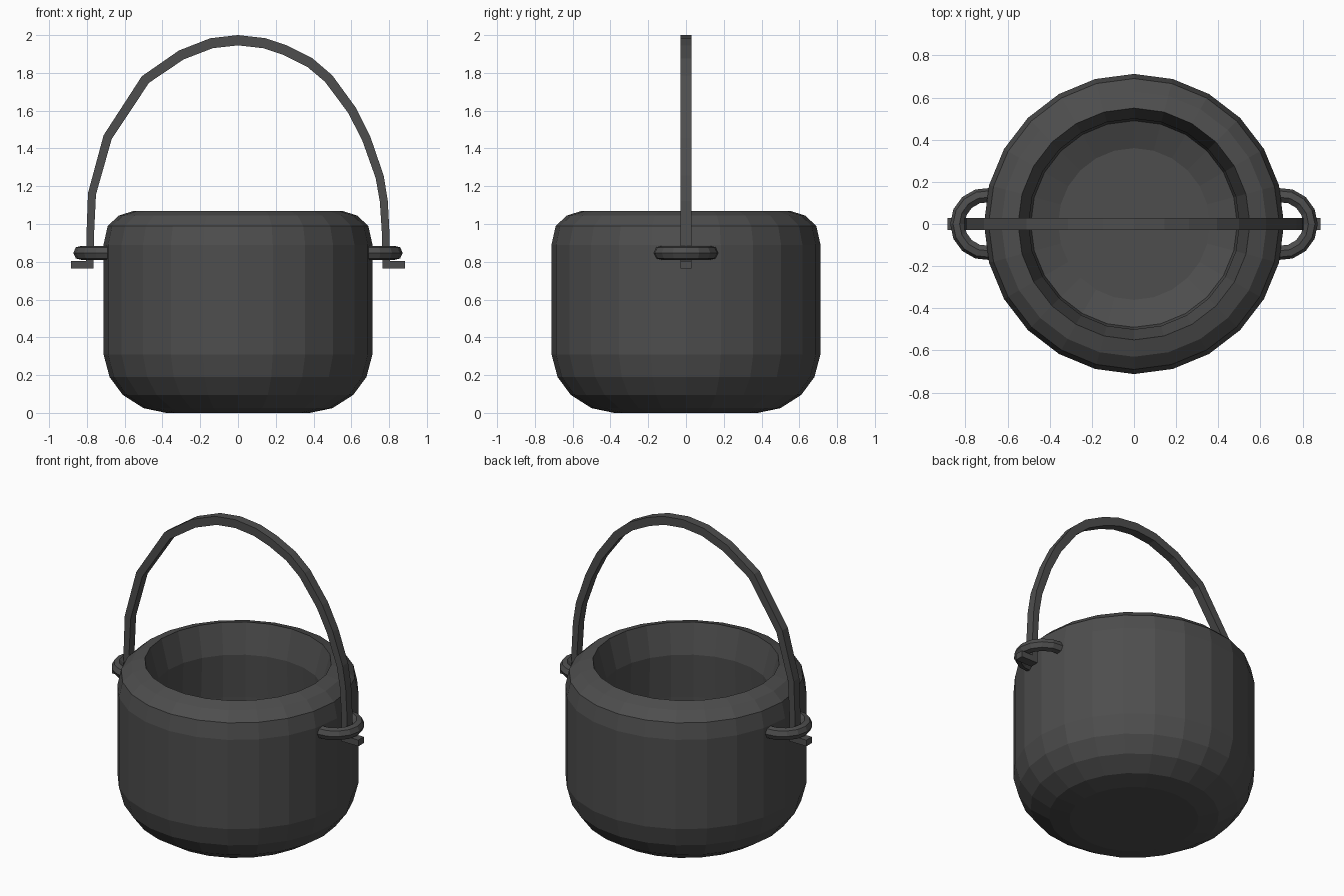
import bpy, bmesh, math
from mathutils import Vector

if "Cube" in bpy.data.objects:
    bpy.data.objects.remove(bpy.data.objects["Cube"])

iron = bpy.data.materials.new("dark_iron")
iron.diffuse_color = (0.075, 0.075, 0.075, 1)
iron.use_nodes = True
iron.node_tree.nodes["Principled BSDF"].inputs["Base Color"].default_value = iron.diffuse_color


def finish(name, bm):
    bmesh.ops.recalc_face_normals(bm, faces=bm.faces)
    me = bpy.data.meshes.new(name)
    bm.to_mesh(me)
    bm.free()
    me.materials.append(iron)
    ob = bpy.data.objects.new(name, me)
    bpy.context.collection.objects.link(ob)
    return ob


def skin(name, rings):
    """Join equal-sized rings of points into a tube with closed ends."""
    bm = bmesh.new()
    vs = [[bm.verts.new(p) for p in ring] for ring in rings]
    n = len(rings[0])
    for a, b in zip(vs, vs[1:]):
        for i in range(n):
            j = (i + 1) % n
            bm.faces.new((a[i], a[j], b[j], b[i]))
    bm.faces.new(vs[0])
    bm.faces.new(vs[-1])
    return finish(name, bm)


# Pot body: outer wall, shoulder, rim and hollow inside
SIDES = 24
profile = [(0.38, 0.0), (0.50, 0.025), (0.61, 0.095), (0.68, 0.19), (0.712, 0.31),
           (0.712, 0.89), (0.69, 0.99), (0.63, 1.045), (0.55, 1.07),
           (0.50, 0.88), (0.515, 0.60), (0.515, 0.32), (0.49, 0.16), (0.36, 0.11)]
skin("pot", [[(r * math.cos(2 * math.pi * i / SIDES),
               r * math.sin(2 * math.pi * i / SIDES), z) for i in range(SIDES)]
             for r, z in profile])

# Arched handle: flat bar swept along a hand-bent path
path = [Vector(p) for p in [
    (-0.785, 0.78), (-0.782, 0.95), (-0.773, 1.16), (-0.69, 1.46), (-0.49, 1.765),
    (-0.30, 1.895), (-0.14, 1.957), (0, 1.973), (0.14, 1.957), (0.25, 1.92),
    (0.38, 1.855), (0.48, 1.77), (0.605, 1.60), (0.68, 1.45), (0.75, 1.25),
    (0.772, 1.12), (0.782, 0.95), (0.785, 0.78)]]
rings = []
for i, p in enumerate(path):
    t = (path[min(i + 1, len(path) - 1)] - path[max(i - 1, 0)]).normalized()
    n = Vector((-t.y, t.x)) * (0.02 + 0.007 * max(0, p.y - 0.95))
    a, b = p + n, p - n
    rings.append([(a.x, -0.028, a.y), (a.x, 0.028, a.y),
                  (b.x, 0.028, b.y), (b.x, -0.028, b.y)])
skin("handle", rings)

for side, label in ((-1, "left"), (1, "right")):
    # Side loop: half ring of round bar joined to the pot wall
    loop = []
    for k in range(9):
        a = math.radians(-96 + 24 * k)
        ring = []
        for m in range(7):
            b = 2 * math.pi * m / 7
            r = 0.136 + 0.036 * math.cos(b)
            ring.append((side * (0.70 + r * math.cos(a)), r * math.sin(a),
                         0.847 + 0.038 * math.sin(b)))
        loop.append(ring)
    skin(label + "_loop", loop)

    # Bent foot of the handle, hooked under the loop
    skin(label + "_handle_foot",
         [[(side * x, -0.028, 0.765), (side * x, 0.028, 0.765),
           (side * x, 0.028, 0.805), (side * x, -0.028, 0.805)]
          for x in (0.765, 0.885)])
